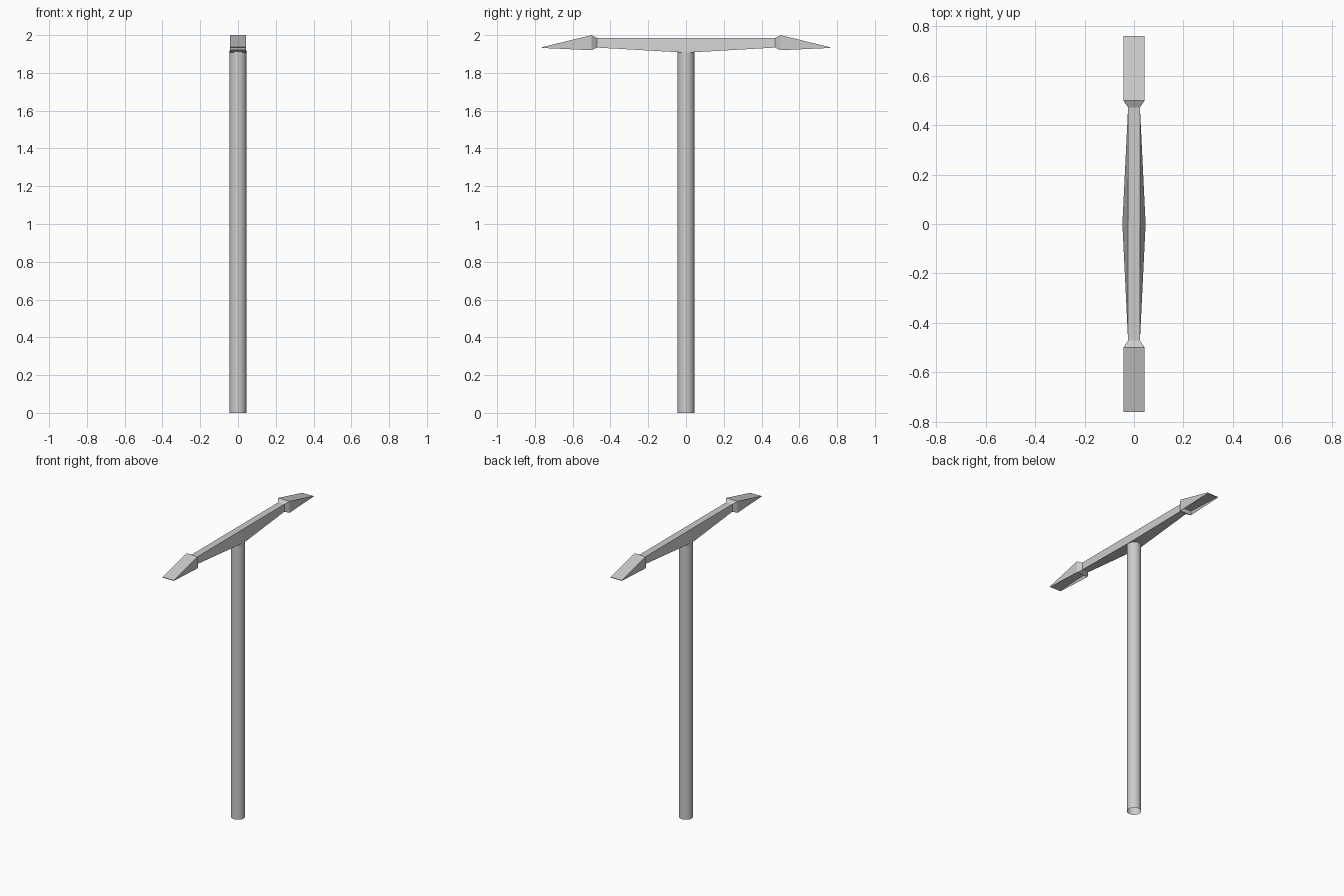
import bpy, bmesh

if "Cube" in bpy.data.objects:
    bpy.data.objects.remove(bpy.data.objects["Cube"])


def new_object(name, bm):
    bmesh.ops.recalc_face_normals(bm, faces=bm.faces)
    mesh = bpy.data.meshes.new(name)
    bm.to_mesh(mesh)
    bm.free()
    obj = bpy.data.objects.new(name, mesh)
    bpy.context.collection.objects.link(obj)
    return obj


def section(bm, y, top_half, bottom_half, top_z, bottom_z):
    return [bm.verts.new(p) for p in (
        (-bottom_half, y, bottom_z), (bottom_half, y, bottom_z),
        (top_half, y, top_z), (-top_half, y, top_z))]


def loft(bm, rings):
    for a, b in zip(rings, rings[1:]):
        for i in range(4):
            j = (i + 1) % 4
            bm.faces.new((a[i], a[j], b[j], b[i]))


# Round pole, open at the foot
bpy.ops.mesh.primitive_cylinder_add(vertices=16, radius=0.045, depth=1.915,
                                    end_fill_type='NOTHING', location=(0, 0, 0.9575))
pole = bpy.context.object
pole.name = "pole"
bpy.ops.object.shade_smooth_by_angle()

# Tapered cross arm, wider and deeper over the pole
bm = bmesh.new()
loft(bm, [section(bm, y, 0.024, w, 1.985, z) for y, w, z in (
    (-0.472, 0.024, 1.934), (0, 0.047, 1.907), (0.472, 0.024, 1.934))])
new_object("cross_arm", bm)

# Wedge lamp heads with a flared neck and a recessed underside
for name, side in (("lamp_head_front", -1), ("lamp_head_back", 1)):
    bm = bmesh.new()
    neck = section(bm, 0.472 * side, 0.024, 0.024, 1.985, 1.934)
    rim = section(bm, 0.5 * side, 0.043, 0.043, 2.0, 1.92)
    tip = section(bm, 0.762 * side, 0.043, 0.043, 1.936, 1.932)
    loft(bm, [neck, rim, tip])
    bm.faces.new(tip)
    bm.normal_update()
    under = next(f for f in bm.faces if set(f.verts) == set(rim[:2] + tip[:2]))
    bmesh.ops.inset_region(bm, faces=[under], thickness=0.008)
    for v in under.verts:
        v.co.z += 0.025 if abs(v.co.y) < 0.6 else 0.002
    new_object(name, bm)
